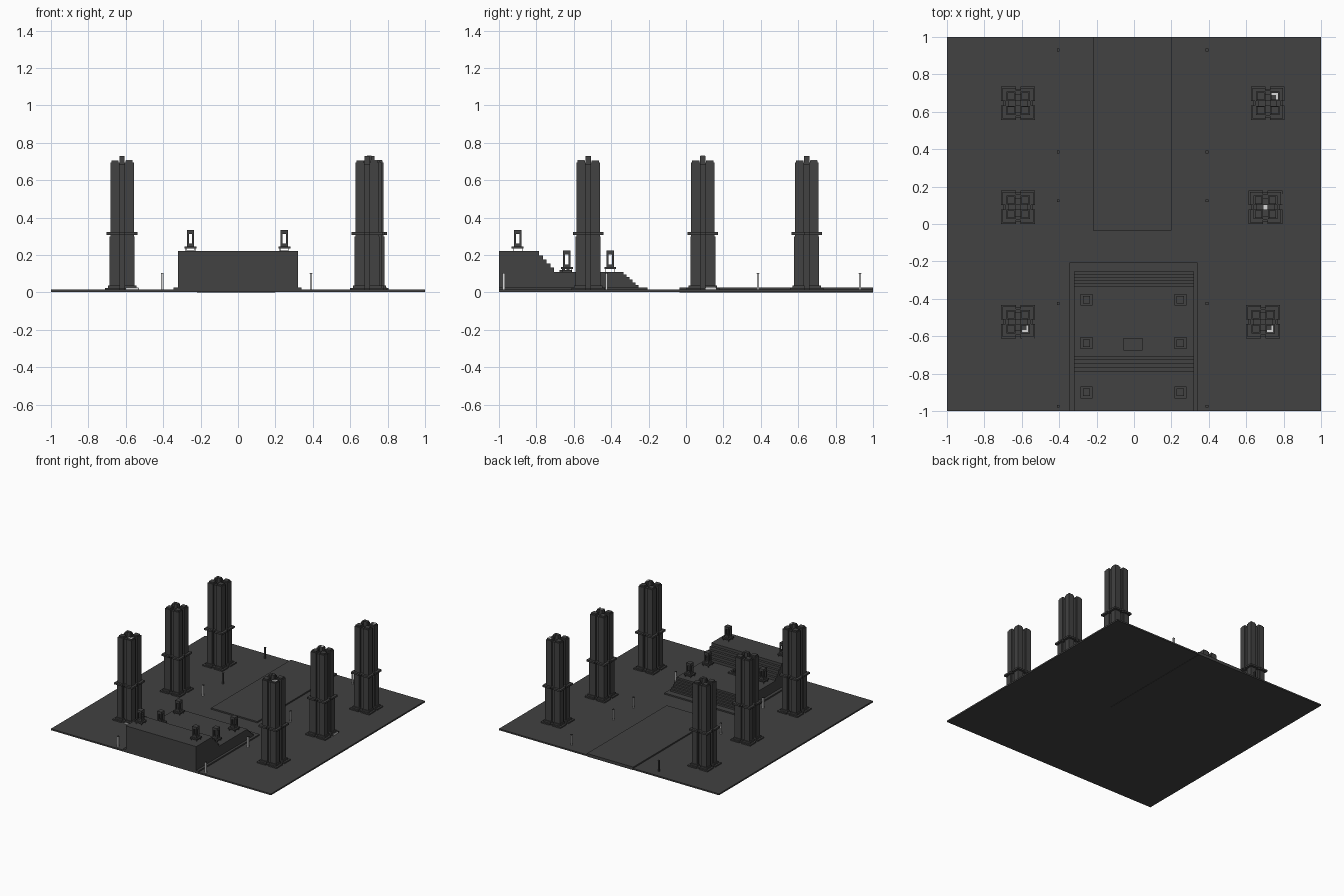
import bpy, bmesh
from mathutils import Matrix, Vector

if "Cube" in bpy.data.objects:
    bpy.data.objects.remove(bpy.data.objects["Cube"])


def material(name, grey):
    m = bpy.data.materials.new(name)
    m.diffuse_color = (grey, grey, grey, 1)
    m.use_nodes = True
    m.node_tree.nodes["Principled BSDF"].inputs["Base Color"].default_value = m.diffuse_color
    return m


STONE = material("dark stone", 0.054)
PALE = material("pale stone", 0.70)


def build(name, boxes, mat=STONE, loc=(0, 0, 0)):
    """One object from boxes given as (x0, x1, y0, y1, z0, z1)."""
    bm = bmesh.new()
    for x0, x1, y0, y1, z0, z1 in boxes:
        c = Vector(((x0 + x1) / 2, (y0 + y1) / 2, (z0 + z1) / 2))
        s = Matrix.Diagonal((x1 - x0, y1 - y0, z1 - z0, 1))
        bmesh.ops.create_cube(bm, size=1, matrix=Matrix.Translation(c) @ s)
    me = bpy.data.meshes.new(name)
    bm.to_mesh(me)
    bm.free()
    me.materials.append(mat)
    ob = bpy.data.objects.new(name, me)
    ob.location = loc
    bpy.context.collection.objects.link(ob)
    return ob


def corners(x0, x1, y0, y1, z0, z1):
    """Repeat a box in all four quadrants."""
    out = []
    for xa, xb in ((x0, x1), (-x1, -x0)):
        for ya, yb in ((y0, y1), (-y1, -y0)):
            out.append((xa, xb, ya, yb, z0, z1))
    return out


def square(r, z0, z1):
    return (-r, r, -r, r, z0, z1)


# floor, raised walkway and dais footing
build("floor", [(-1, 1, -1, 1, 0.002, 0.014)])
build("walkway", [(-0.22, 0.2, -0.035, 1, 0, 0.025)])
build("dais_footing", [(-0.345, 0.34, -1, -0.205, 0.01, 0.025)])

# dais: stepped side profile extruded across x
profile = [(-1, 0.014), (-1, 0.22), (-0.785, 0.22)]


def stairs(y0, y1, z0, z1, n):
    for i in range(n):
        y = y0 + (y1 - y0) * i / (n - 1)
        profile.append((y, z0 + (z1 - z0) * i / n))
        profile.append((y, z0 + (z1 - z0) * (i + 1) / n))


profile.pop()
stairs(-0.785, -0.705, 0.22, 0.11, 5)
stairs(-0.335, -0.255, 0.11, 0.025, 6)
profile.append((profile[-1][0], 0.014))
bm = bmesh.new()
face = bm.faces.new([bm.verts.new((-0.32, y, z)) for y, z in profile])
ext = bmesh.ops.extrude_face_region(bm, geom=[face])
bmesh.ops.translate(bm, vec=(0.64, 0, 0),
                    verts=[v for v in ext["geom"] if isinstance(v, bmesh.types.BMVert)])
bmesh.ops.recalc_face_normals(bm, faces=bm.faces)
mesh = bpy.data.meshes.new("stepped_dais")
bm.to_mesh(mesh)
bm.free()
mesh.materials.append(STONE)
bpy.context.collection.objects.link(bpy.data.objects.new("stepped_dais", mesh))

# low altar slab with small studs
studs = [(x - 0.007, x + 0.007, y - 0.007, y + 0.007, 0.01, 0.018)
         for x in (-0.022, 0, 0.022) for y in (-0.012, 0.012)]
build("altar_slab", [(-0.05, 0.05, -0.033, 0.033, 0, 0.01)] + studs,
      loc=(-0.005, -0.643, 0.11))

# open lanterns in pairs on the two terraces
lantern = (corners(0.022, 0.026, 0.022, 0.026, 0, 0.016)
           + [square(0.032, 0.014, 0.025), square(0.02, 0.025, 0.04),
              square(0.02, 0.092, 0.113)]
           + corners(0.009, 0.02, 0.009, 0.02, 0.04, 0.092))
for y, z in ((-0.9, 0.22), (-0.637, 0.11), (-0.405, 0.11)):
    for x in (-0.254, 0.248):
        build("lantern", lantern, loc=(x, y, z))

# clustered columns: four corner piers, recessed core, mid band, split footing
column = (
    [square(0.05, 0.012, 0.685), square(0.014, 0.68, 0.73)]
    + corners(0.013, 0.063, 0.013, 0.063, 0.012, 0.695)
    + corners(0.018, 0.057, 0.018, 0.057, 0.69, 0.706)
    + corners(0.02, 0.067, 0.02, 0.067, 0.03, 0.30)
    # mid band
    + [square(0.068, 0.308, 0.322)]
    + corners(0.012, 0.082, 0.055, 0.082, 0.308, 0.322)
    + corners(0.055, 0.082, 0.012, 0.055, 0.308, 0.322)
    # footing
    + [square(0.078, 0.012, 0.024)]
    + corners(0.012, 0.09, 0.012, 0.09, 0.012, 0.024)
    + corners(0.012, 0.076, 0.012, 0.076, 0.024, 0.037))
spots = [(-0.62, 0.645), (-0.62, 0.09), (-0.62, -0.523),
         (0.715, 0.645), (0.703, 0.09), (0.69, -0.523)]
for x, y in spots:
    build("column", column, loc=(x, y, 0))

# pale chips on a few columns
for (x, y), s in ((spots[3], 1), (spots[2], -1), (spots[5], -1)):
    lo, hi = sorted((s * 0.044, s * 0.056))
    a, b = sorted((s * 0.02, s * 0.056))
    build("pale_chip", [(0.02, 0.056, lo, hi, 0.703, 0.707),
                        (0.044, 0.056, a, b, 0.703, 0.7069)], PALE, (x, y, 0))
build("pale_cap", [square(0.012, 0.729, 0.732)], PALE, (0.703, 0.09, 0))
build("pale_footing_strip", [(0.02, 0.088, -0.093, -0.09, 0.014, 0.026)], PALE,
      (-0.62, -0.523, 0))
build("pale_footing_strip", [(0.09, 0.093, 0.015, 0.07, 0.014, 0.03)], PALE,
      (0.703, 0.09, 0))

# slim posts beside the walkway, dark-capped
dark_posts = {(-0.405, 0.93), (-0.405, 0.385)}
for x in (-0.405, 0.39):
    for y in (0.93, 0.385, 0.125, -0.425, -0.975):
        mat = STONE if (x, y) in dark_posts else PALE
        build("post", [square(0.006, 0.012, 0.1)], mat, (x, y, 0))
        build("post_cap", [square(0.007, 0.1, 0.104)], STONE, (x, y, 0))
